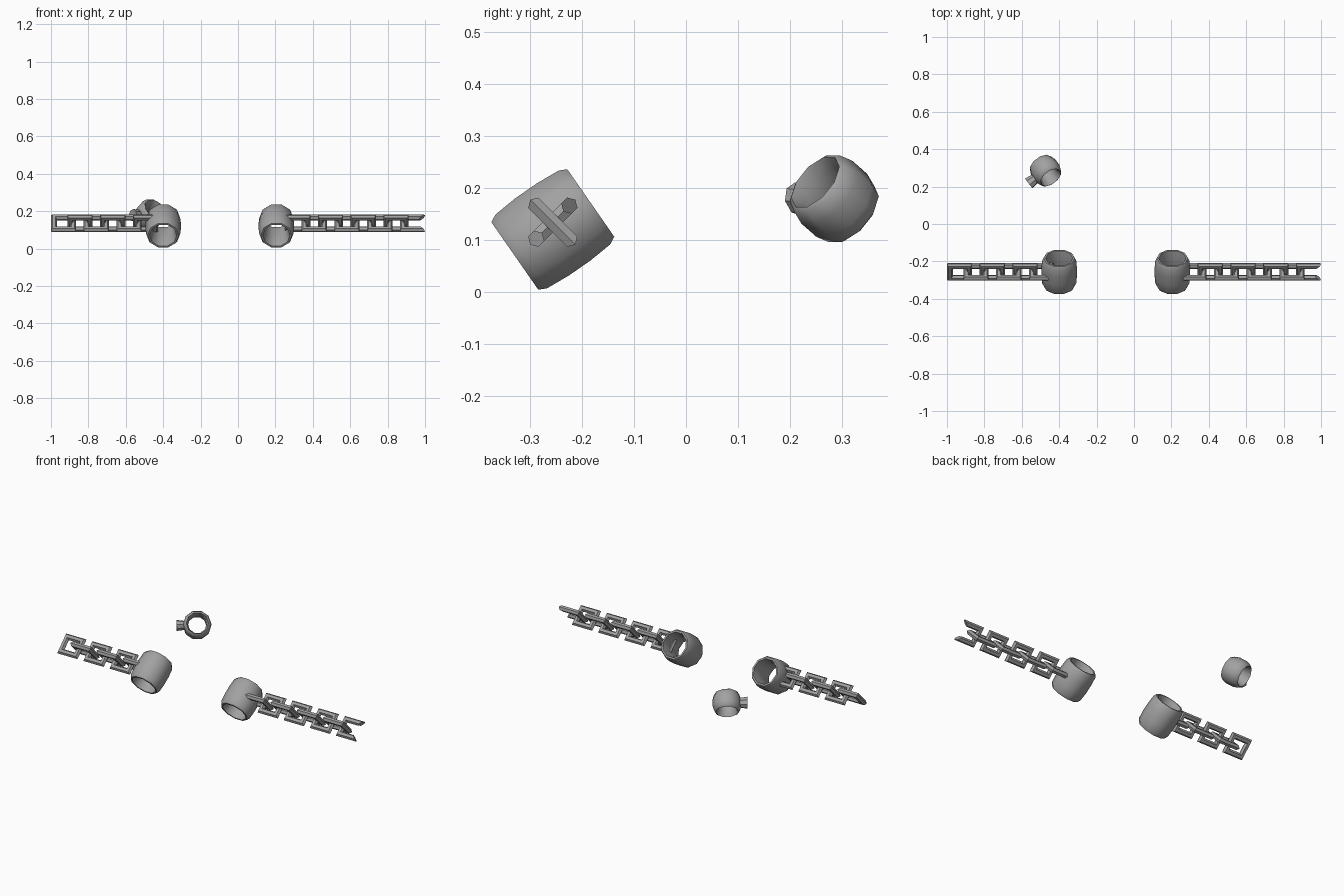
import bpy, bmesh, math
from mathutils import Vector, Matrix

cube = bpy.data.objects.get("Cube")
if cube:
    bpy.data.objects.remove(cube, do_unlink=True)

iron = bpy.data.materials.new("iron_grey")
iron.use_nodes = True
iron.diffuse_color = (0.36, 0.36, 0.36, 1)
iron.node_tree.nodes["Principled BSDF"].inputs["Base Color"].default_value = (0.36, 0.36, 0.36, 1)


def finish(bm, name, matrix, angle):
    bmesh.ops.recalc_face_normals(bm, faces=bm.faces)
    mesh = bpy.data.meshes.new(name)
    bm.to_mesh(mesh)
    bm.free()
    mesh.materials.append(iron)
    obj = bpy.data.objects.new(name, mesh)
    bpy.context.collection.objects.link(obj)
    obj.matrix_world = matrix
    bpy.ops.object.select_all(action='DESELECT')
    obj.select_set(True)
    bpy.context.view_layer.objects.active = obj
    bpy.ops.object.shade_smooth_by_angle(angle=math.radians(angle))
    return obj


def bridge(bm, a, b):
    for i in range(len(a)):
        j = (i + 1) % len(a)
        bm.faces.new((a[i], a[j], b[j], b[i]))


def place(center, axis):
    return Matrix.Translation(center) @ Vector(axis).to_track_quat('Z', 'Y').to_matrix().to_4x4()


def hollow_band(name, profile, center, axis, sides=10):
    """Revolve a closed (radius, height) profile around the given axis."""
    bm = bmesh.new()
    rings = []
    for k in range(sides):
        t = math.tau * k / sides
        rings.append([bm.verts.new((r * math.cos(t), r * math.sin(t), h)) for r, h in profile])
    for k in range(sides):
        bridge(bm, rings[k], rings[(k + 1) % sides])
    return finish(bm, name, place(center, axis), 60)


def link(name, start, tilt, is_cut=False):
    """Mitred rectangular link; a cut one lacks its outer end bar."""
    length, width, thick, sides = 0.135, 0.122, 0.016, 6
    bm = bmesh.new()
    rings = []
    for sx, sy in ((1, 1), (-1, 1), (-1, -1), (1, -1)):
        ring = []
        for k in range(sides):
            t = math.tau * k / sides
            out = thick * math.cos(t)
            ring.append(bm.verts.new((sx * (length / 2 - thick + out),
                                      sy * (width / 2 - thick + out),
                                      thick * math.sin(t))))
        rings.append(ring)
    for k in range(3 if is_cut else 4):
        bridge(bm, rings[k], rings[(k + 1) % 4])
    if is_cut:
        bm.faces.new(rings[0])
        bm.faces.new(rings[3])
    matrix = (Matrix.Translation((start + length / 2, -0.256, 0.135))
              @ Matrix.Rotation(math.radians(tilt), 4, 'X'))
    return finish(bm, name, matrix, 40)


# Wrist cuffs: barrel bands leaning up and back
half = [(0.095, 0.025), (0.091, 0.074), (0.083, 0.089), (0.073, 0.089), (0.064, 0.04)]
cuff_profile = half + [(r, -h) for r, h in reversed(half)]
for side, x in (("right", -0.4), ("left", 0.205)):
    hollow_band(side + "_cuff", cuff_profile, (x, -0.256, 0.121), (0, 0.82, 0.57))

# Chains: alternating links crossed at right angles
PITCH = 0.175
for i in range(3):
    link(f"right_chain_flat_link_{i}", -1 + i * PITCH, 45)
    link(f"right_chain_cross_link_{i}", -1 + (i + 0.5) * PITCH, -45)
for i in range(4):
    link(f"left_chain_flat_link_{i}", 0.34 + i * PITCH, 45, is_cut=(i == 3))
    link(f"left_chain_cross_link_{i}", 0.34 + (i - 0.5) * PITCH, -45)

# Loose ring at the back, with a flared stub on its side
ring_center = Vector((-0.473, 0.285, 0.18))
ring_axis = Vector((0.49, -0.65, 0.57)).normalized()
half = [(0.078, 0.022), (0.07, 0.05), (0.061, 0.056), (0.051, 0.03)]
hollow_band("loose_ring", half + [(r, -h) for r, h in reversed(half)], ring_center, ring_axis)

bm = bmesh.new()
bmesh.ops.create_cone(bm, cap_ends=True, segments=8, radius1=0.024, radius2=0.031, depth=0.05)
out = Vector((-0.79, -0.61, 0)).normalized()
out = (out - ring_axis * out.dot(ring_axis)).normalized()
side = ring_axis.cross(out)
basis = Matrix((side, ring_axis * 1.15, out)).transposed().to_4x4()
finish(bm, "ring_stub", Matrix.Translation(ring_center + out * 0.088) @ basis, 40)
